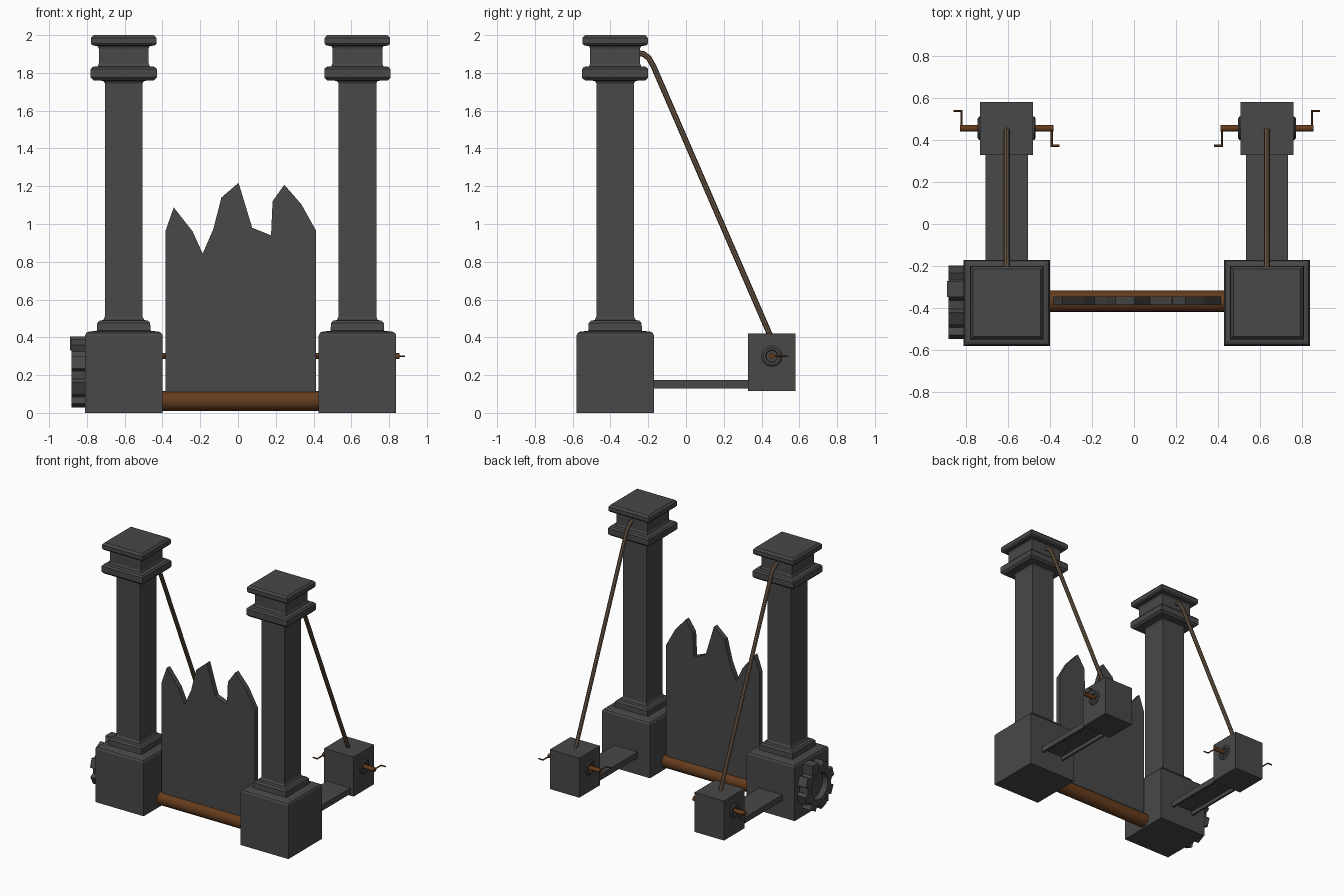
import bpy, bmesh, math
from mathutils import Vector, Matrix

if "Cube" in bpy.data.objects:
    bpy.data.objects.remove(bpy.data.objects["Cube"])


def material(name, rgb):
    m = bpy.data.materials.new(name)
    m.diffuse_color = (*rgb, 1)
    m.use_nodes = True
    m.node_tree.nodes["Principled BSDF"].inputs["Base Color"].default_value = m.diffuse_color
    return m


STONE = material("dark stone grey", (0.065, 0.065, 0.065))
WOOD = material("brown wood", (0.13, 0.045, 0.012))
ROPE = material("rope tan", (0.15, 0.098, 0.06))


def finish(name, bm, mat, smooth=False):
    bmesh.ops.recalc_face_normals(bm, faces=bm.faces)
    me = bpy.data.meshes.new(name)
    bm.to_mesh(me)
    bm.free()
    me.materials.append(mat)
    ob = bpy.data.objects.new(name, me)
    bpy.context.collection.objects.link(ob)
    if smooth:
        bpy.context.view_layer.objects.active = ob
        ob.select_set(True)
        bpy.ops.object.shade_smooth_by_angle(angle=math.radians(40))
        ob.select_set(False)
    return ob


def box(name, lo, hi, mat):
    bm = bmesh.new()
    lo, hi = Vector(lo), Vector(hi)
    bmesh.ops.create_cube(bm, size=1, matrix=Matrix.Translation((lo + hi) / 2)
                          @ Matrix.Diagonal((*(hi - lo), 1)))
    return finish(name, bm, mat)


def lathe(name, center, profile, mat, sides, start=0.0, axis="Z", smooth=False):
    """Stack of regular rings (radius, height) along z or x, capped at both ends."""
    bm = bmesh.new()
    rings = []
    for r, h in profile:
        ring = []
        for i in range(sides):
            a = start + math.tau * i / sides
            u, v = r * math.cos(a), r * math.sin(a)
            p = Vector((u, v, h) if axis == "Z" else (h, u, v))
            ring.append(bm.verts.new(p + Vector(center)))
        rings.append(ring)
    for a, b in zip(rings, rings[1:]):
        for i in range(sides):
            j = (i + 1) % sides
            bm.faces.new((a[i], a[j], b[j], b[i]))
    bm.faces.new(rings[0])
    bm.faces.new(rings[-1])
    return finish(name, bm, mat, smooth)


def prism(name, pts, to3d, d0, d1, mat):
    """Extrude a flat outline between two depths."""
    bm = bmesh.new()
    a = [bm.verts.new(to3d(p, d0)) for p in pts]
    b = [bm.verts.new(to3d(p, d1)) for p in pts]
    bm.faces.new(a)
    bm.faces.new(b)
    for i in range(len(pts)):
        j = (i + 1) % len(pts)
        bm.faces.new((a[i], a[j], b[j], b[i]))
    return finish(name, bm, mat)


def tube(name, pts, r, mat, sides=8):
    """Round bar swept along a path of points."""
    pts = [Vector(p) for p in pts]
    bm = bmesh.new()
    rings = []
    for i, p in enumerate(pts):
        d1 = (p - pts[max(i - 1, 0)]).normalized()
        d2 = (pts[min(i + 1, len(pts) - 1)] - p).normalized()
        t = (d1 + d2).normalized()
        side = Vector((0, 0, 1)) if abs(t.z) < 0.1 else Vector((1, 0, 0))
        u = t.cross(side).normalized()
        w = side if abs(t.z) < 0.1 else t.cross(u)
        k = 1 / max(t.dot(d2 if d2.length else d1), 0.5)
        ring = [bm.verts.new(p + u * r * k * math.cos(math.tau * s / sides)
                             + w * r * math.sin(math.tau * s / sides)) for s in range(sides)]
        rings.append(ring)
    for a, b in zip(rings, rings[1:]):
        for i in range(sides):
            j = (i + 1) % sides
            bm.faces.new((a[i], a[j], b[j], b[i]))
    bm.faces.new(rings[0])
    bm.faces.new(rings[-1])
    return finish(name, bm, mat, True)


PY = -0.375          # pillar centre depth
WY, WZ = 0.455, 0.30  # winch axle position

# square pillar outline: half width, height
PILLAR = [(0.205, 0), (0.205, 0.41), (0.198, 0.424), (0.185, 0.43), (0.142, 0.435),
          (0.14, 0.475), (0.128, 0.488), (0.108, 0.492), (0.1, 0.51), (0.1, 1.745),
          (0.108, 1.758), (0.16, 1.76), (0.175, 1.775), (0.175, 1.82), (0.165, 1.832),
          (0.138, 1.835), (0.132, 1.85), (0.132, 1.93), (0.138, 1.942), (0.165, 1.945),
          (0.173, 1.955), (0.173, 1.985), (0.16, 2.0)]

for label, cx, out in (("left", -0.605, -1), ("right", 0.632, 1)):
    # pillar
    lathe(label + "_pillar", (cx, PY, 0), [(r * math.sqrt(2), z) for r, z in PILLAR],
          STONE, 4, math.pi / 4)
    # channel-shaped arm, open underneath
    channel = [(-0.1, 0.13), (-0.1, 0.175), (0.1, 0.175), (0.1, 0.13),
               (0.085, 0.13), (0.085, 0.16), (-0.085, 0.16), (-0.085, 0.13)]
    prism(label + "_arm", channel, lambda p, d: (cx + p[0], d, p[1]), -0.18, 0.34, STONE)
    # winch housing, axle and rope
    box(label + "_winch_box", (cx - 0.126, 0.328, 0.115), (cx + 0.126, 0.58, 0.42), STONE)
    lathe(label + "_winch_axle", (cx, WY, WZ), [(0.016, -0.222), (0.016, 0.222)],
          WOOD, 12, axis="X", smooth=True)
    tube(label + "_rope", [(cx, -0.26, 1.905), (cx, -0.225, 1.9), (cx, -0.198, 1.88),
                           (cx, -0.172, 1.835), (cx, WY - 0.005, 0.40)], 0.015, ROPE)
    for s in (-1, 1):
        # bearing ring on each side of the housing
        lathe(label + "_bearing", (cx, WY, WZ),
              [(0.056, s * 0.12), (0.056, s * 0.131), (0.046, s * 0.138),
               (0.034, s * 0.136), (0.030, s * 0.128)], STONE, 12, axis="X")
        # crank handle: outer one points back, inner one points forward
        x, dy = cx + s * 0.214, 0.083 * s * out
        tube(label + "_crank", [(x - s * 0.012, WY, WZ), (x, WY, WZ), (x, WY + dy, WZ),
                                (x + s * 0.038, WY + dy, WZ)], 0.005, WOOD, 6)

# jagged gate panel
GATE = [(-0.385, 0.06), (-0.385, 0.96), (-0.34, 1.088), (-0.24, 0.96), (-0.187, 0.843),
        (-0.13, 0.975), (-0.088, 1.14), (0.003, 1.218), (0.075, 0.98), (0.175, 0.94),
        (0.183, 1.12), (0.245, 1.208), (0.335, 1.105), (0.413, 0.965), (0.413, 0.06)]
prism("gate_panel", GATE, lambda p, d: (p[0], d, p[1]), -0.385, -0.345, STONE)

# wooden roller under the gate
lathe("roller", (0, -0.367, 0.063), [(0.052, -0.42), (0.052, 0.45)], WOOD, 16,
      axis="X", smooth=True)

# toothed wheel on the left pillar, recessed in the middle
GY, GZ, TEETH = -0.372, 0.212, 8
outline = []
for i in range(TEETH):
    a = math.tau * i / TEETH + math.radians(18)
    for da, r in ((-0.25, 0.15), (-0.19, 0.186), (0.19, 0.186), (0.25, 0.15)):
        outline.append((GY + 0.95 * r * math.sin(a + da), GZ + r * math.cos(a + da)))
wheel = prism("toothed_wheel", outline, lambda p, d: (d, p[0], p[1]), -0.882, -0.80, STONE)
bm = bmesh.new()
bm.from_mesh(wheel.data)
face = min(bm.faces, key=lambda f: f.calc_center_median().x)
hub = [bm.verts.new((-0.882, GY + 0.1 * math.sin(math.tau * k / 32),
                     GZ + 0.1 * math.cos(math.tau * k / 32))) for k in range(32)]
rim = list(face.verts)
start = max(range(32), key=lambda k: -(rim[k].co - hub[0].co).length)
rim = rim[start:] + rim[:start]
if (rim[4].co - hub[4].co).length > (rim[4].co - hub[28].co).length:
    rim = [rim[0]] + rim[:0:-1]
bm.faces.remove(face)
inner = [bm.verts.new(v.co + Vector((0.045, 0, 0))) for v in hub]
for k in range(32):
    j = (k + 1) % 32
    bm.faces.new((rim[k], rim[j], hub[j], hub[k]))
    bm.faces.new((hub[k], hub[j], inner[j], inner[k]))
bm.faces.new(inner)
bmesh.ops.recalc_face_normals(bm, faces=bm.faces)
bm.to_mesh(wheel.data)
bm.free()
# grip block on the wheel
box("wheel_grip", (-0.89, -0.348, 0.33), (-0.81, -0.272, 0.404), STONE)
